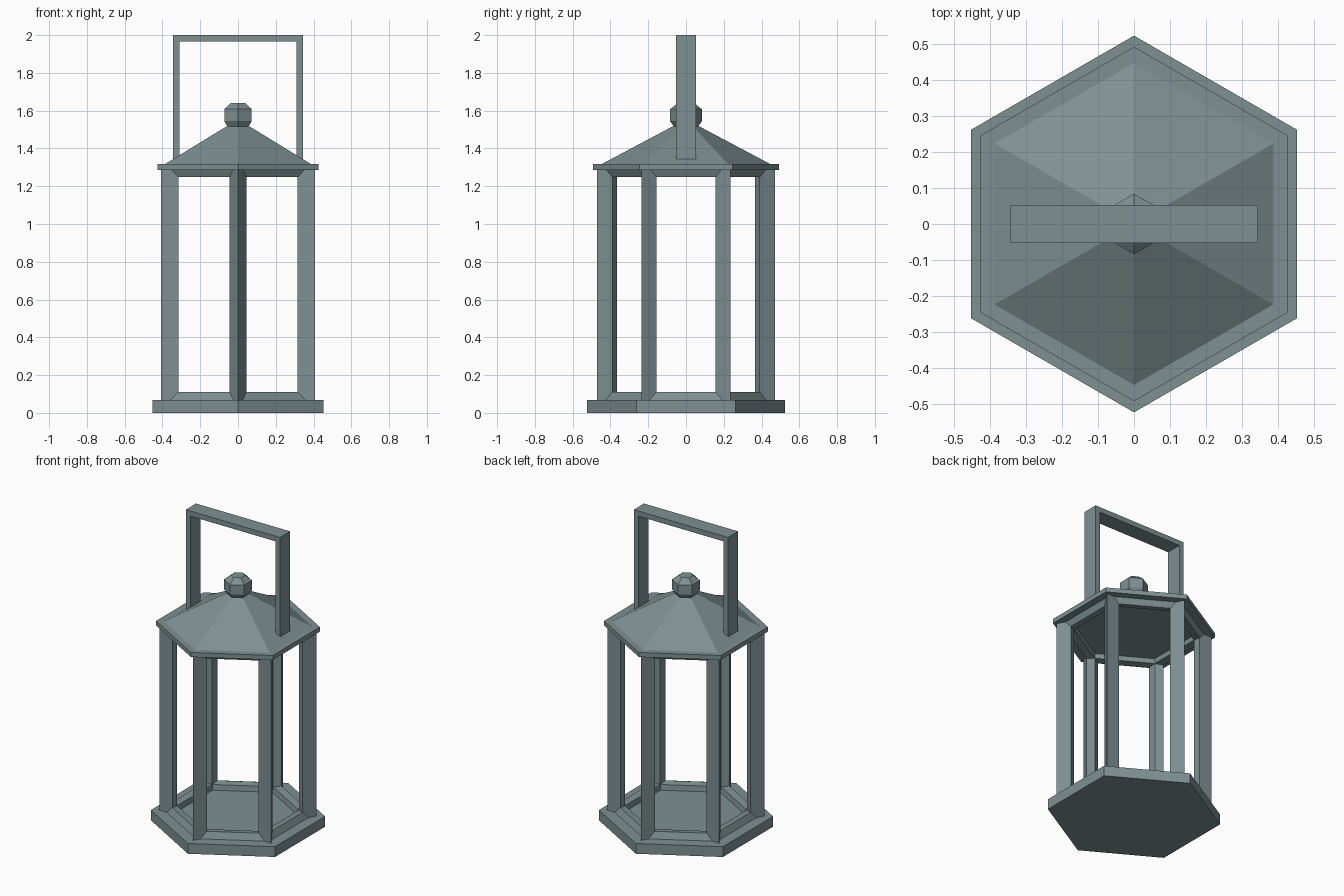
import bpy, bmesh, math
from mathutils import Matrix

if "Cube" in bpy.data.objects:
    bpy.data.objects.remove(bpy.data.objects["Cube"])

metal = bpy.data.materials.new("grey green metal")
metal.diffuse_color = (0.21, 0.28, 0.29, 1)
metal.use_nodes = True
metal.node_tree.nodes["Principled BSDF"].inputs["Base Color"].default_value = metal.diffuse_color


def finish(name, bm):
    bmesh.ops.recalc_face_normals(bm, faces=bm.faces)
    me = bpy.data.meshes.new(name)
    bm.to_mesh(me)
    bm.free()
    me.materials.append(metal)
    ob = bpy.data.objects.new(name, me)
    bpy.context.collection.objects.link(ob)
    return ob


def hex_lathe(name, profile, ring=False):
    """Six-sided lathe of (radius, z), corners on the y axis; capped, or a closed ring."""
    bm = bmesh.new()
    loops = []
    for r, z in profile:
        angles = [math.pi / 2 + k * math.pi / 3 for k in range(6)]
        loops.append([bm.verts.new((r * math.cos(a), r * math.sin(a), z)) for a in angles])
    pairs = list(zip(loops, loops[1:]))
    if ring:
        pairs.append((loops[-1], loops[0]))
    else:
        bm.faces.new(loops[0])
        bm.faces.new(loops[-1])
    for a, b in pairs:
        for k in range(6):
            n = (k + 1) % 6
            bm.faces.new((a[k], a[n], b[n], b[k]))
    return finish(name, bm)


def extrude_profile(name, points, move):
    """Prism from a flat outline of 3D points."""
    bm = bmesh.new()
    face = bm.faces.new([bm.verts.new(p) for p in points])
    new = bmesh.ops.extrude_face_region(bm, geom=[face])["geom"]
    bmesh.ops.translate(bm, vec=move, verts=[v for v in new if isinstance(v, bmesh.types.BMVert)])
    return finish(name, bm)


# Base plate
hex_lathe("base", [(0.523, 0), (0.523, 0.068)])

# Bevelled rails at the foot and head of the cage
hex_lathe("bottom_rail", [(0.444, 0.06), (0.4175, 0.11), (0.365, 0.1035), (0.358, 0.06)], True)
hex_lathe("top_rail", [(0.447, 1.305), (0.4175, 1.25), (0.365, 1.2565), (0.358, 1.305)], True)

# Kite-section corner posts
kite = [(0.47, 0), (0.39, 0.045), (0.365, 0), (0.39, -0.045)]
for k in range(6):
    rot = Matrix.Rotation(math.pi / 2 + k * math.pi / 3, 4, 'Z')
    post = extrude_profile(f"post_{k + 1}", [(x, y, 0.05) for x, y in kite], (0, 0, 1.25))
    post.data.transform(rot)

# Roof with its rim, and the knob on top
hex_lathe("roof", [(0.492, 1.287), (0.492, 1.317), (0.447, 1.317), (0.07, 1.517)])
hex_lathe("knob", [(0.06, 1.51), (0.084, 1.544), (0.084, 1.608), (0.044, 1.64)])

# Square hoop handle
o, i = 0.344, 0.31
hoop = [(-o, 1.34), (-o, 2), (o, 2), (o, 1.34), (i, 1.34), (i, 1.966), (-i, 1.966), (-i, 1.34)]
extrude_profile("handle", [(x, -0.053, z) for x, z in hoop], (0, 0.106, 0))
